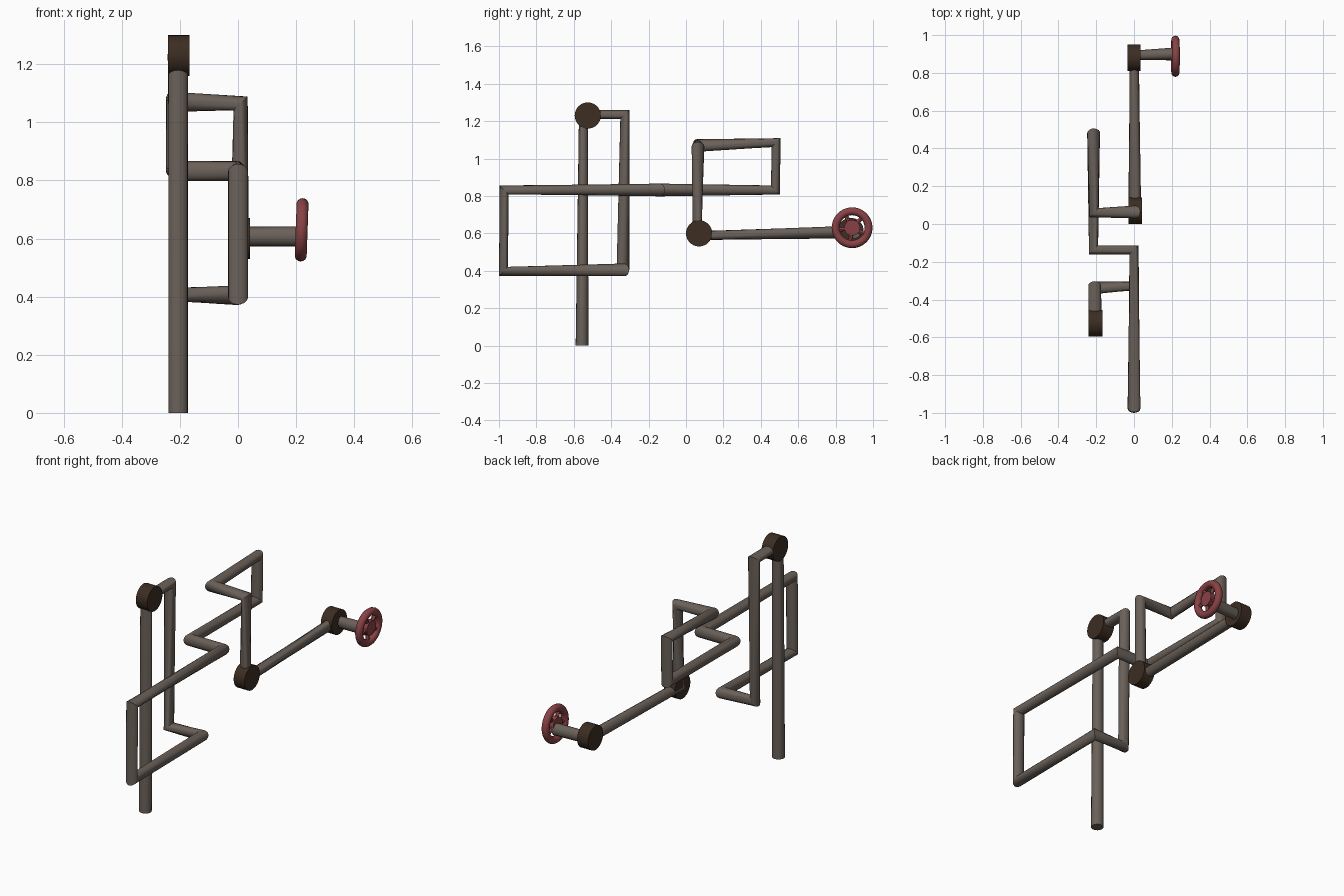
import bpy
from math import pi, cos, sin
from mathutils import Euler, Vector

if "Cube" in bpy.data.objects:
    bpy.data.objects.remove(bpy.data.objects["Cube"])


def material(name, color):
    m = bpy.data.materials.new(name)
    m.use_nodes = True
    m.diffuse_color = (*color, 1)
    m.node_tree.nodes["Principled BSDF"].inputs["Base Color"].default_value = (*color, 1)
    return m


steel = material("dull pipe metal", (0.145, 0.118, 0.1))
iron = material("dark joint iron", (0.045, 0.026, 0.016))
red = material("valve red", (0.25, 0.055, 0.06))


def finish(name, mat):
    obj = bpy.context.object
    obj.name = name
    obj.data.materials.clear()
    obj.data.materials.append(mat)
    bpy.ops.object.shade_smooth_by_angle(angle=pi / 6)
    return obj


def disc(name, mat, loc, radius, depth, tilt=0):
    """Cylinder with its axis along x, leaned about y by tilt."""
    bpy.ops.mesh.primitive_cylinder_add(vertices=32, radius=radius, depth=depth,
                                        location=loc, rotation=(0, pi / 2 + tilt, 0))
    return finish(name, mat)


# Pipe run: one bevelled polyline from the floor post to the valve
path = [
    (-0.206, -0.556, 0), (-0.206, -0.548, 1.235),
    (-0.208, -0.327, 1.235), (-0.208, -0.337, 0.408),
    (0, -0.329, 0.405), (0, -0.976, 0.397),
    (0, -0.972, 0.832), (0, -0.137, 0.832),
    (-0.214, -0.137, 0.832), (-0.214, 0.478, 0.832),
    (-0.213, 0.482, 1.085), (-0.213, 0.06, 1.07),
    (0.009, 0.064, 1.065), (0.004, 0.06, 0.588),
    (0.002, 0.893, 0.607), (0.21, 0.9, 0.607),
]
curve = bpy.data.curves.new("pipe", "CURVE")
curve.dimensions = "3D"
curve.bevel_depth = 0.034
curve.bevel_resolution = 6
curve.use_fill_caps = True
spline = curve.splines.new("POLY")
spline.points.add(len(path) - 1)
for point, co in zip(spline.points, path):
    point.co = (*co, 1)
pipe = bpy.data.objects.new("pipe", curve)
bpy.context.collection.objects.link(pipe)
bpy.ops.object.select_all(action="DESELECT")
pipe.select_set(True)
bpy.context.view_layer.objects.active = pipe
bpy.ops.object.convert(target="MESH")
finish("pipe", steel)

# Round joint drums
disc("upper_joint", iron, (-0.204, -0.525, 1.23), 0.07, 0.073)
disc("lower_joint", iron, (0.007, 0.07, 0.6), 0.07, 0.07)
disc("valve_joint", iron, (0, 0.88, 0.613), 0.07, 0.07)

# Valve handwheel: rim, hub and spokes
centre = Vector((0.219, 0.888, 0.63))
lean = 0.035
bpy.ops.mesh.primitive_torus_add(major_segments=40, minor_segments=14, location=centre,
                                 rotation=(0, pi / 2 + lean, 0),
                                 major_radius=0.088, minor_radius=0.021)
finish("wheel_rim", red)
disc("wheel_hub", red, centre, 0.042, 0.034, lean)
tilt = Euler((0, lean, 0)).to_matrix()
for i in range(5):
    a = 2 * pi * i / 5 + pi / 4
    direction = tilt @ Vector((0, cos(a), sin(a)))
    bpy.ops.mesh.primitive_cylinder_add(vertices=12, radius=0.011, depth=0.06,
                                        location=centre + direction * 0.055)
    bpy.context.object.rotation_euler = direction.to_track_quat("Z", "Y").to_euler()
    finish(f"wheel_spoke_{i + 1}", red)
